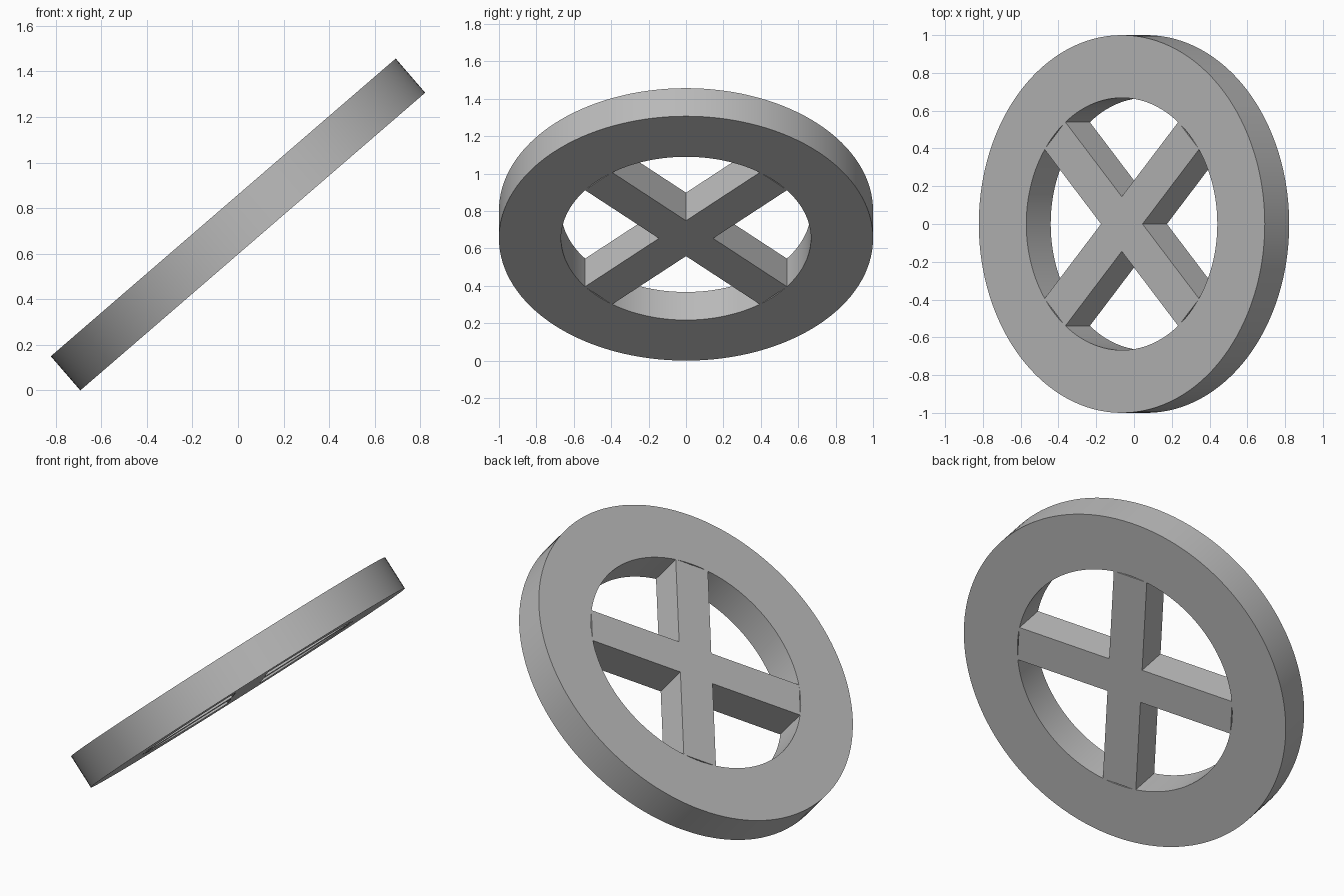
import bpy, bmesh
from math import radians, cos, sin, pi
from mathutils import Matrix

cube = bpy.data.objects.get("Cube")
if cube:
    bpy.data.objects.remove(cube, do_unlink=True)

TILT = radians(40.8)
OUTER, INNER, THICK = 1.0, 0.668, 0.198
SPOKE_WIDTH, SEGMENTS = 0.205, 128

grey = bpy.data.materials.new("mid grey")
grey.use_nodes = True
colour = (0.5, 0.5, 0.5, 1)
grey.diffuse_color = colour
grey.node_tree.nodes["Principled BSDF"].inputs["Base Color"].default_value = colour

# Leaning pose, lowest rim point on the ground
height = OUTER * sin(TILT) + THICK / 2 * cos(TILT)
pose = Matrix.Translation((0, 0, height)) @ Matrix.Rotation(-TILT, 4, "Y")


def add_part(name, bm, smooth=False):
    bmesh.ops.recalc_face_normals(bm, faces=bm.faces)
    mesh = bpy.data.meshes.new(name)
    bm.to_mesh(mesh)
    bm.free()
    mesh.materials.append(grey)
    obj = bpy.data.objects.new(name, mesh)
    bpy.context.collection.objects.link(obj)
    obj.matrix_world = pose
    if smooth:
        bpy.ops.object.select_all(action="DESELECT")
        obj.select_set(True)
        bpy.context.view_layer.objects.active = obj
        bpy.ops.object.shade_smooth_by_angle(angle=radians(30))
    return obj


# Rim: rectangular section swept round the axle
bm = bmesh.new()
h = THICK / 2
section = [(INNER, -h), (OUTER, -h), (OUTER, h), (INNER, h)]
loops = []
for i in range(SEGMENTS):
    a = 2 * pi * i / SEGMENTS
    loops.append([bm.verts.new((r * cos(a), r * sin(a), z)) for r, z in section])
for i, loop in enumerate(loops):
    after = loops[(i + 1) % SEGMENTS]
    for j in range(4):
        k = (j + 1) % 4
        bm.faces.new((loop[j], after[j], after[k], loop[k]))
add_part("rim", bm, smooth=True)

# Spokes: one cross-shaped block, flush with the rim
bm = bmesh.new()
w = SPOKE_WIDTH / 2
reach = (INNER ** 2 - w ** 2) ** 0.5 + 0.002
outline = []
for i in range(4):
    turn = Matrix.Rotation(pi / 4 + i * pi / 2, 4, "Z")
    for x, y in ((reach, -w), (reach, w), (w, w)):
        outline.append(bm.verts.new(turn @ Matrix.Translation((x, y, -h)).translation))
base = bm.faces.new(outline)
top = bmesh.ops.extrude_face_region(bm, geom=[base])["geom"]
bmesh.ops.translate(bm, vec=(0, 0, THICK), verts=[v for v in top if isinstance(v, bmesh.types.BMVert)])
add_part("cross_spokes", bm)
